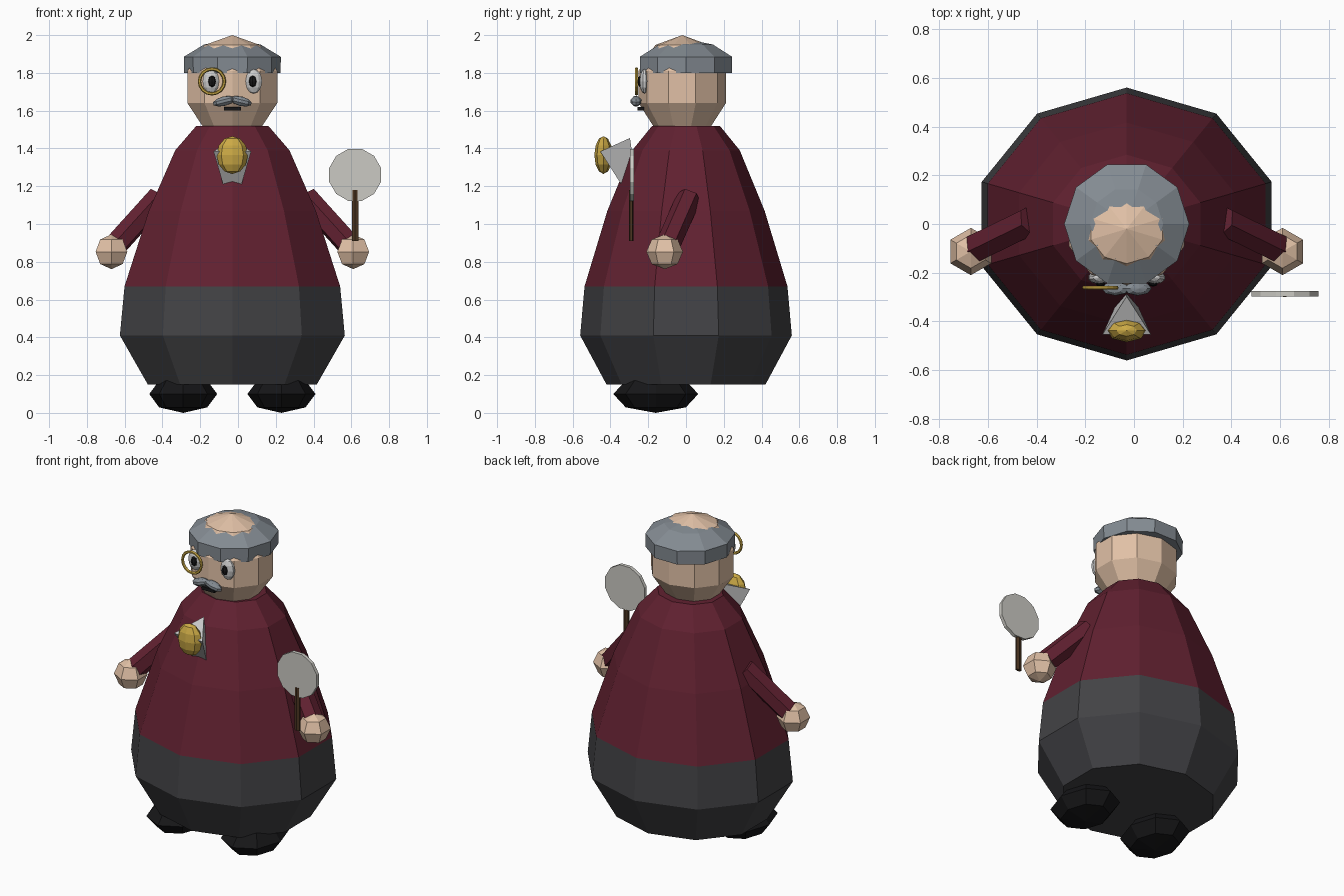
import bpy, bmesh, math
from mathutils import Vector, Matrix

if "Cube" in bpy.data.objects:
    bpy.data.objects.remove(bpy.data.objects["Cube"])

CX = -0.03  # the figure's line of symmetry


def material(name, r, g, b):
    m = bpy.data.materials.new(name)
    m.diffuse_color = (r, g, b, 1)
    m.use_nodes = True
    m.node_tree.nodes["Principled BSDF"].inputs["Base Color"].default_value = m.diffuse_color
    return m


RED = material("red_cloth", 0.12, 0.015, 0.03)
DARK = material("dark_cloth", 0.055, 0.055, 0.06)
BLACK = material("black", 0.008, 0.008, 0.009)
SKIN = material("skin", 0.75, 0.53, 0.38)
HAIR = material("grey_hair", 0.23, 0.26, 0.29)
WHITE = material("white", 0.8, 0.8, 0.78)
GOLD = material("gold", 0.6, 0.4, 0.06)
WOOD = material("wood", 0.07, 0.035, 0.015)
PALE = material("pale_disc", 0.6, 0.59, 0.55)


def finish(name, bm, mat, matrix=Matrix()):
    bmesh.ops.transform(bm, matrix=matrix, verts=bm.verts)
    bmesh.ops.recalc_face_normals(bm, faces=bm.faces)
    me = bpy.data.meshes.new(name)
    bm.to_mesh(me)
    bm.free()
    me.materials.append(mat)
    ob = bpy.data.objects.new(name, me)
    bpy.context.collection.objects.link(ob)
    return ob


def lathe(name, profile, sides, mat, centre=(0, 0), squash=1.0, turn=0.0):
    """Faceted solid of revolution from (radius, z) points, capped at both ends."""
    bm = bmesh.new()
    rings = []
    for r, z in profile:
        angles = [math.radians(turn) + 2 * math.pi * i / sides for i in range(sides)]
        rings.append([bm.verts.new((centre[0] + r * math.cos(a),
                                    centre[1] + r * squash * math.sin(a), z)) for a in angles])
    for a, b in zip(rings, rings[1:]):
        for i in range(sides):
            j = (i + 1) % sides
            bm.faces.new((a[i], a[j], b[j], b[i]))
    bm.faces.new(rings[0])
    bm.faces.new(rings[-1])
    return finish(name, bm, mat)


def ball(name, loc, size, mat, seg=8, rings=4, rot=Matrix()):
    bm = bmesh.new()
    bmesh.ops.create_uvsphere(bm, u_segments=seg, v_segments=rings, radius=1)
    return finish(name, bm, mat, Matrix.Translation(loc) @ rot @ Matrix.Diagonal((*size, 1)))


def rod(name, start, end, r1, r2, sides, mat, turn=0.0, squash=1.0):
    start, end = Vector(start), Vector(end)
    d = end - start
    bm = bmesh.new()
    bmesh.ops.create_cone(bm, cap_ends=True, segments=sides, radius1=r1, radius2=r2, depth=d.length)
    rot = d.to_track_quat('Z', 'Y').to_matrix().to_4x4()
    return finish(name, bm, mat, Matrix.Translation((start + end) / 2) @ rot
                  @ Matrix.Diagonal((1, squash, 1, 1)) @ Matrix.Rotation(math.radians(turn), 4, 'Z'))


# Body
lathe("trousers", [(0.47, 0.15), (0.626, 0.41), (0.6, 0.67)], 10, DARK, (CX, 0), 0.895, 18)
lathe("jumper", [(0.6, 0.67), (0.465, 1.07), (0.318, 1.39), (0.2, 1.52)], 10, RED, (CX, 0), 0.895, 18)

# Head and fringe of hair around the bald crown
ball("head", (CX, -0.02, 1.725), (0.263, 0.243, 0.275), SKIN, 10, 5)
lathe("hair", [(0.255, 1.80), (0.257, 1.885), (0.15, 1.95), (0.06, 1.967)], 10, HAIR, (CX, 0))

# Mirrored pairs
for side, s in (("left", 1), ("right", -1)):
    ball(side + "_shoe", (CX + s * 0.26, -0.16, 0.1), (0.18, 0.225, 0.1), BLACK)
    rod(side + "_arm", (CX + s * 0.39, 0.015, 1.14), (CX + s * 0.625, -0.1, 0.88),
        0.065, 0.065, 6, RED)
    ball(side + "_hand", (CX + s * 0.64, -0.113, 0.853), (0.097, 0.097, 0.092), SKIN, 6, 4)
    ball(side + "_eye", (CX + s * 0.113, -0.22, 1.755), (0.047, 0.027, 0.065), WHITE, 10, 6)
    ball(side + "_pupil", (CX + s * 0.108, -0.24, 1.755), (0.022, 0.018, 0.032), BLACK)
    ball(side + "_moustache", (CX + s * 0.045, -0.265, 1.65), (0.06, 0.03, 0.025), HAIR, 8, 5,
         Matrix.Rotation(math.radians(s * 14), 4, 'Y'))

# Mouth
bm = bmesh.new()
bmesh.ops.create_cube(bm, size=1)
finish("mouth", bm, BLACK, Matrix.Translation((CX, -0.24, 1.61)) @ Matrix.Diagonal((0.09, 0.035, 0.02, 1)))

# Monocle ring
bpy.ops.mesh.primitive_torus_add(location=(-0.138, -0.262, 1.755), rotation=(math.pi / 2, 0, 0),
                                 major_radius=0.066, minor_radius=0.009,
                                 major_segments=16, minor_segments=6)
ring = bpy.context.object
ring.name = "monocle"
ring.data.materials.append(GOLD)

# Cravat: tilted three-sided tapered block, with a gold brooch
bm = bmesh.new()
bmesh.ops.create_cone(bm, cap_ends=True, segments=3, radius1=0.055, radius2=0.115, depth=0.21)
far = max(bm.verts, key=lambda v: v.co.xy.length).co
aim = Matrix.Rotation(math.pi / 2 - math.atan2(far.y, far.x), 4, 'Z')
finish("cravat", bm, WHITE, Matrix.Translation((CX, -0.358, 1.312))
       @ Matrix.Rotation(math.radians(24.5), 4, 'X') @ aim)
ball("brooch", (CX, -0.437, 1.365), (0.083, 0.048, 0.1), GOLD, 8, 6)

# Round paddle held in one hand
rod("paddle_handle", (0.62, -0.29, 0.91), (0.62, -0.29, 1.18), 0.02, 0.02, 6, WOOD, 0, 0.55)
rod("paddle_disc", (0.62, -0.297, 1.26), (0.62, -0.275, 1.26), 0.142, 0.142, 12, PALE, 15)
